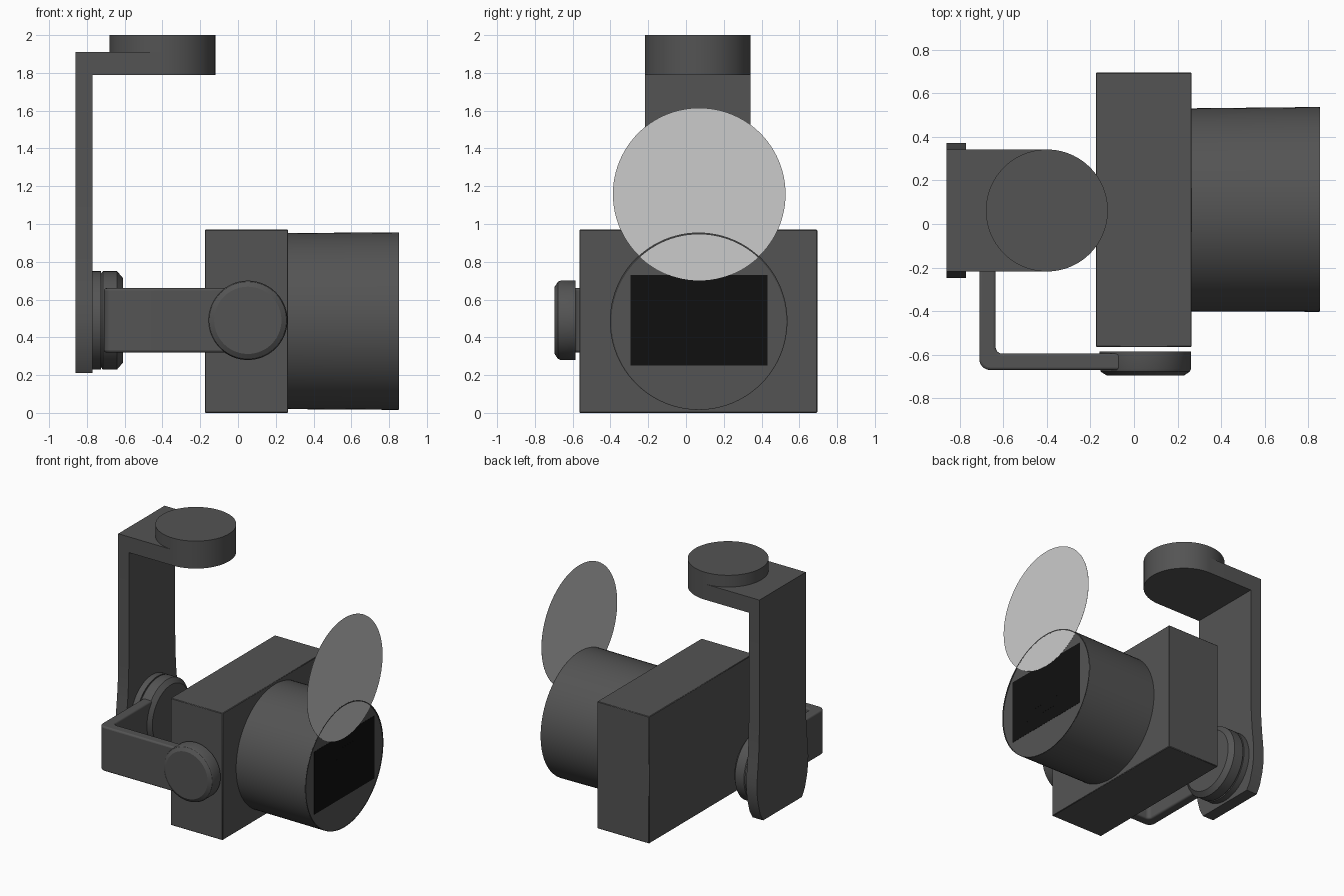
import bpy, bmesh, math

if "Cube" in bpy.data.objects:
    bpy.data.objects.remove(bpy.data.objects["Cube"])


def material(name, rgb):
    m = bpy.data.materials.new(name)
    m.diffuse_color = (*rgb, 1)
    m.use_nodes = True
    m.node_tree.nodes["Principled BSDF"].inputs["Base Color"].default_value = m.diffuse_color
    return m


GREY = material("dark grey", (0.088, 0.088, 0.088))
RIM = material("rim grey", (0.045, 0.045, 0.045))
BLACK = material("black", (0.005, 0.005, 0.005))
PALE = material("pale grey", (0.6, 0.6, 0.6))


def place(axis, a, b, t):
    return {"x": (t, a, b), "y": (a, t, b), "z": (a, b, t)}[axis]


def arc(ca, cb, r, start, end, n=24):
    return [(ca + r * math.cos(math.radians(start + (end - start) * i / n)),
             cb + r * math.sin(math.radians(start + (end - start) * i / n)))
            for i in range(n + 1)]


def circle(ca, cb, r, n=96):
    return arc(ca, cb, r, 0, 360, n)[:-1]


def rect(a0, a1, b0, b1):
    return [(a0, b0), (a1, b0), (a1, b1), (a0, b1)]


def finish(name, bm, mat, bevel=0, segments=3):
    bmesh.ops.recalc_face_normals(bm, faces=bm.faces)
    mesh = bpy.data.meshes.new(name)
    bm.to_mesh(mesh)
    bm.free()
    obj = bpy.data.objects.new(name, mesh)
    bpy.context.collection.objects.link(obj)
    mesh.materials.append(mat)
    bpy.ops.object.select_all(action="DESELECT")
    obj.select_set(True)
    bpy.context.view_layer.objects.active = obj
    bpy.ops.object.shade_smooth_by_angle(angle=math.radians(30))
    if bevel:
        mod = obj.modifiers.new("Bevel", "BEVEL")
        mod.width, mod.segments = bevel, segments
        mod.limit_method, mod.angle_limit = "ANGLE", math.radians(40)
    return obj


def loft(name, axis, sections, mat=GREY, bevel=0, segments=3):
    """Join matching outlines, each given as (position, points), and cap the ends."""
    bm = bmesh.new()
    rings = [[bm.verts.new(place(axis, a, b, t)) for a, b in pts] for t, pts in sections]
    n = len(rings[0])
    for lo, hi in zip(rings, rings[1:]):
        for i in range(n):
            j = (i + 1) % n
            bm.faces.new((lo[i], lo[j], hi[j], hi[i]))
    bm.faces.new(rings[0])
    bm.faces.new(rings[-1])
    return finish(name, bm, mat, bevel, segments)


def prism(name, axis, lo, hi, pts, mat=GREY, bevel=0, segments=3):
    return loft(name, axis, [(lo, pts), (hi, pts)], mat, bevel, segments)


MID_Y, AXIS_Z = 0.062, 0.49

# Top mount: rounded bracket with a disc on it
prism("top_bracket", "z", 1.79, 1.91,
      [(-0.86, MID_Y - 0.28)] + arc(-0.40, MID_Y, 0.28, -90, 90, 48) + [(-0.86, MID_Y + 0.28)])
prism("top_disc", "z", 1.91, 2.0, circle(-0.40, MID_Y, 0.28))

# Hanging arm, flaring around the lower motor and cut flat at the bottom
half = [(0.235, 0.21), (0.27, 0.27), (0.296, 0.36), (0.309, 0.44), (0.31, 0.50),
        (0.304, 0.58), (0.293, 0.68), (0.284, 0.80), (0.28, 0.95), (0.28, 1.90)]
prism("hanging_arm", "x", -0.86, -0.77,
      [(MID_Y + w, z) for w, z in half] + [(MID_Y - w, z) for w, z in reversed(half)])

# Lower motor
prism("motor_base", "x", -0.775, -0.725, circle(MID_Y, AXIS_Z, 0.26))
loft("motor_cap", "x", [(x, circle(MID_Y, AXIS_Z, r)) for x, r in
                        ((-0.725, 0.25), (-0.715, 0.26), (-0.64, 0.26), (-0.61, 0.225))])

# Bent arm from the motor round to the side pivot
prism("bent_arm", "z", 0.32, 0.66,
      [(-0.71, MID_Y)] + arc(-0.66, -0.62, 0.05, 180, 270, 8)
      + [(0.06, -0.67), (0.06, -0.595)] + arc(-0.605, -0.565, 0.03, 270, 180, 6)
      + [(-0.635, MID_Y)], bevel=0.012)
loft("side_pivot", "y", [(y, circle(0.052, AXIS_Z, r)) for y, r in
                         ((-0.585, 0.21), (-0.664, 0.21), (-0.678, 0.204), (-0.695, 0.178))])

# Camera body and lens barrel
prism("camera_body", "x", -0.175, 0.265, rect(-0.565, 0.695, 0, 0.97), bevel=0.004, segments=1)
loft("lens_barrel", "x", [(0.26, circle(0.065, 0.486, 0.466)), (0.85, circle(0.067, 0.486, 0.47))])

# Thin rim, thicker along its top
bm = bmesh.new()
outer = circle(0.067, 0.486, 0.469)
inner = circle(0.068, 0.482, 0.463)
loops = [[bm.verts.new((x, y, z)) for y, z in pts]
         for x, pts in ((0.849, outer), (0.8535, outer), (0.8535, inner), (0.849, inner))]
for k in range(4):
    p, q = loops[k], loops[(k + 1) % 4]
    for i in range(96):
        j = (i + 1) % 96
        bm.faces.new((p[i], p[j], q[j], q[i]))
finish("lens_rim", bm, RIM)

# Black sensor window with two shallow steps
for i, s in enumerate((1, 0.6, 0.32)):
    w, h, x = 0.363 * s, 0.24 * s, 0.8512 + 0.0004 * i
    prism("sensor_window_%d" % (i + 1), "x", 0.849, x,
          rect(0.068 - w, 0.068 + w, AXIS_Z - h, AXIS_Z + h), BLACK)

# Raised round filter, a very thin plate
prism("round_filter", "x", 0.8522, 0.8532, circle(0.07, 1.158, 0.457), PALE)
